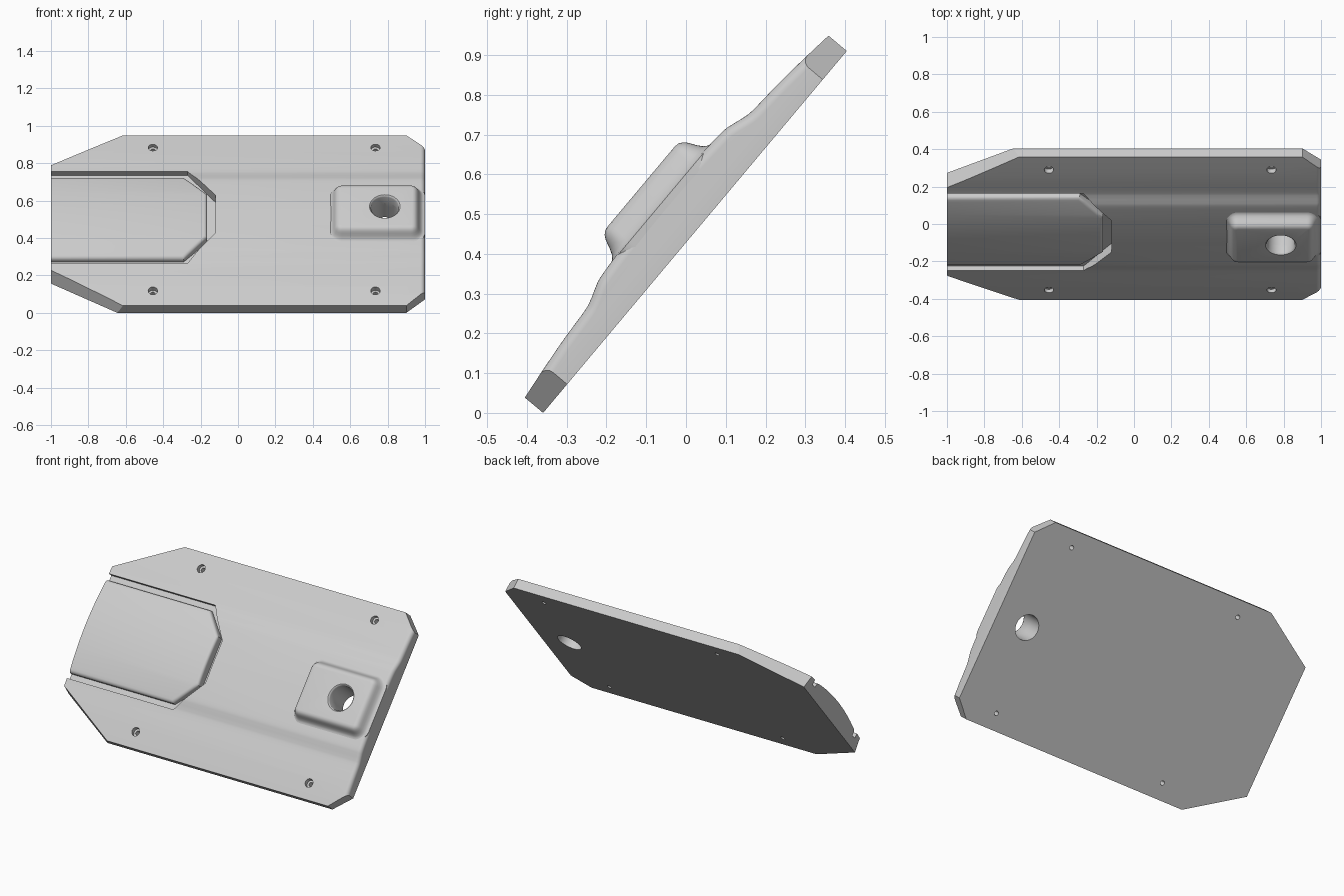
import bpy, bmesh, math
from mathutils import Matrix, Vector

cube = bpy.data.objects.get("Cube")
if cube:
    bpy.data.objects.remove(cube, do_unlink=True)

# The plate is modelled lying flat, then leaned back
LEAN = Matrix.Translation((0, 0.0225, 0.455)) @ Matrix.Rotation(math.radians(50), 4, 'X')
FLOOR = 0.055

grey = bpy.data.materials.new("light_grey")
grey.use_nodes = True
colour = (0.6, 0.6, 0.6, 1)
grey.diffuse_color = colour
grey.node_tree.nodes["Principled BSDF"].inputs["Base Color"].default_value = colour


def make(name, bm):
    bmesh.ops.recalc_face_normals(bm, faces=bm.faces)
    mesh = bpy.data.meshes.new(name)
    bm.to_mesh(mesh)
    bm.free()
    mesh.materials.append(grey)
    ob = bpy.data.objects.new(name, mesh)
    bpy.context.collection.objects.link(ob)
    return ob


def slice_off(bm, point, normal):
    """Remove everything on the normal side of a plane and cap the cut."""
    geom = bm.verts[:] + bm.edges[:] + bm.faces[:]
    cut = bmesh.ops.bisect_plane(bm, geom=geom, plane_co=point, plane_no=normal, clear_outer=True)
    edges = [e for e in cut["geom_cut"] if isinstance(e, bmesh.types.BMEdge)]
    bmesh.ops.edgeloop_fill(bm, edges=edges)


def loft(rings):
    """Skin a stack of closed rings and cap both ends."""
    bm = bmesh.new()
    loops = [[bm.verts.new(p) for p in ring] for ring in rings]
    n = len(loops[0])
    for a, b in zip(loops, loops[1:]):
        for i in range(n):
            j = (i + 1) % n
            bm.faces.new((a[i], a[j], b[j], b[i]))
    bm.faces.new(loops[0][::-1])
    bm.faces.new(loops[-1])
    return bm


def inset(outline, d):
    """Offset a counter-clockwise outline inwards with mitred corners."""
    result = []
    for i, p in enumerate(outline):
        a = (p - outline[i - 1]).normalized()
        b = (outline[(i + 1) % len(outline)] - p).normalized()
        na, nb = Vector((-a.y, a.x)), Vector((-b.y, b.x))
        result.append(p + (na + nb) * d / (1 + na.dot(nb)))
    return result


def stack(outline, steps):
    return loft([[(p.x, p.y, h) for p in inset(outline, d)] for d, h in steps])


def lathe(x, y, steps, n=40):
    """Round cutter from radius and height steps."""
    turn = [math.tau * i / n for i in range(n)]
    return make("cutter", loft([[(x + r * math.cos(t), y + r * math.sin(t), h) for t in turn]
                                for r, h in steps]))


def carve(ob, cutters):
    for c in cutters:
        mod = ob.modifiers.new("cut", 'BOOLEAN')
        mod.operation, mod.solver, mod.object = 'DIFFERENCE', 'EXACT', c
    bpy.context.view_layer.update()
    mesh = bpy.data.meshes.new_from_object(ob.evaluated_get(bpy.context.evaluated_depsgraph_get()))
    ob.modifiers.clear()
    ob.data = mesh


def tongue(back, side, tip_x, tip):
    pts = [(-1.1, -side), (back, -side), (tip_x, -tip), (tip_x, tip), (back, side), (-1.1, side)]
    return [Vector(p) for p in pts]


# Base plate: stepped arch section, swept along x with a rounded right end
half = [(0, .118), (.12, .116), (.2, .112), (.245, .108), (.27, .101), (.3, .091),
        (.33, .085), (.42, .079), (.51, .070), (.594, .060)]


def smooth_curve(pts, parts=4):
    out = []
    for i in range(len(pts) - 1):
        p0, p1 = Vector(pts[max(i - 1, 0)]), Vector(pts[i])
        p2, p3 = Vector(pts[i + 1]), Vector(pts[min(i + 2, len(pts) - 1)])
        for k in range(parts):
            t = k / parts
            out.append(0.5 * (2 * p1 + (p2 - p0) * t + (2 * p0 - 5 * p1 + 4 * p2 - p3) * t * t
                              + (3 * p1 - p0 - 3 * p2 + p3) * t ** 3))
    return out + [Vector(pts[-1])]


arch = smooth_curve([(-y, h) for y, h in half[:0:-1]] + half)
edge, R = half[-1][0], 0.025
stations = [(-1, 0)]
for i in range(7):
    a = math.pi / 2 * i / 6
    stations.append((1 - R + R * math.sin(a), R * (1 - math.cos(a))))
bm = loft([[(x, -edge, 0)] + [(x, y, h - drop) for y, h in arch] + [(x, edge, 0)]
           for x, drop in stations])

# Corner cuts: long tapered ones on the left, short ones on the right
for s in (-1, 1):
    a, b = Vector((-.645, s * edge, 0)), Vector((-1, s * .39, 0))
    n = (b - a).cross(Vector((-.615, s * edge, .06)) - a)
    slice_off(bm, a, n if n.x < 0 else -n)
    slice_off(bm, (.9, s * edge, 0), (edge - .5, s * .1, 0))
plate = make("base_plate", bm)

# Channel around the tongue, screw holes and main bore
channel = make("cutter", stack(tongue(-.27, .32, -.12, .13), [(0, FLOOR), (0, .2)]))
cutters = [channel]
for x in (-.455, .735):
    for y in (-.5, .5):
        cutters.append(lathe(x, y, [(.013, -.05), (.013, .045), (.025, .045), (.025, .2)], 24))
bore = lathe(.785, 0, [(.074, -.05), (.074, .166), (.077, .173), (.088, .182), (.088, .25)])
carve(plate, cutters + [bore])

# Tongue panel: rounded top edges, gently arched across
bm = stack(tongue(-.29, .285, -.165, .15),
           [(0, FLOOR), (0, .070), (.002, .076), (.006, .081), (.012, .084), (.018, .085)])
for i in range(-9, 10):
    geom = bm.verts[:] + bm.edges[:] + bm.faces[:]
    bmesh.ops.bisect_plane(bm, geom=geom, plane_co=(0, i * .028, 0), plane_no=(0, 1, 0))
for v in bm.verts:
    if v.co.z > FLOOR + .001:
        v.co.z += .03 * (1 - (v.co.y / .285) ** 2)
slice_off(bm, (-1, 0, 0), (-1, 0, 0))
panel = make("tongue_panel", bm)

# Raised boss with soft fillets around the bore
outline = []
r = .075
for k, (cx, cy) in enumerate([(1 - r, .2 - r), (.48 + r, .2 - r), (.48 + r, r - .2), (1 - r, r - .2)]):
    for i in range(9):
        a = math.pi / 2 * (k + i / 8)
        outline.append(Vector((cx + r * math.cos(a), cy + r * math.sin(a))))
boss = make("raised_boss", stack(outline, [
    (0, .09), (0, .111), (.012, .114), (.022, .123), (.03, .137), (.036, .150),
    (.041, .160), (.048, .169), (.057, .175), (.068, .177)]))
carve(boss, [bore])

for c in cutters + [bore]:
    bpy.data.objects.remove(c, do_unlink=True)

# Lean all parts back and shade
bpy.ops.object.select_all(action='DESELECT')
for ob in (plate, panel, boss):
    ob.data.transform(LEAN)
    ob.select_set(True)
bpy.context.view_layer.objects.active = plate
bpy.ops.object.shade_smooth_by_angle(angle=math.radians(32))
